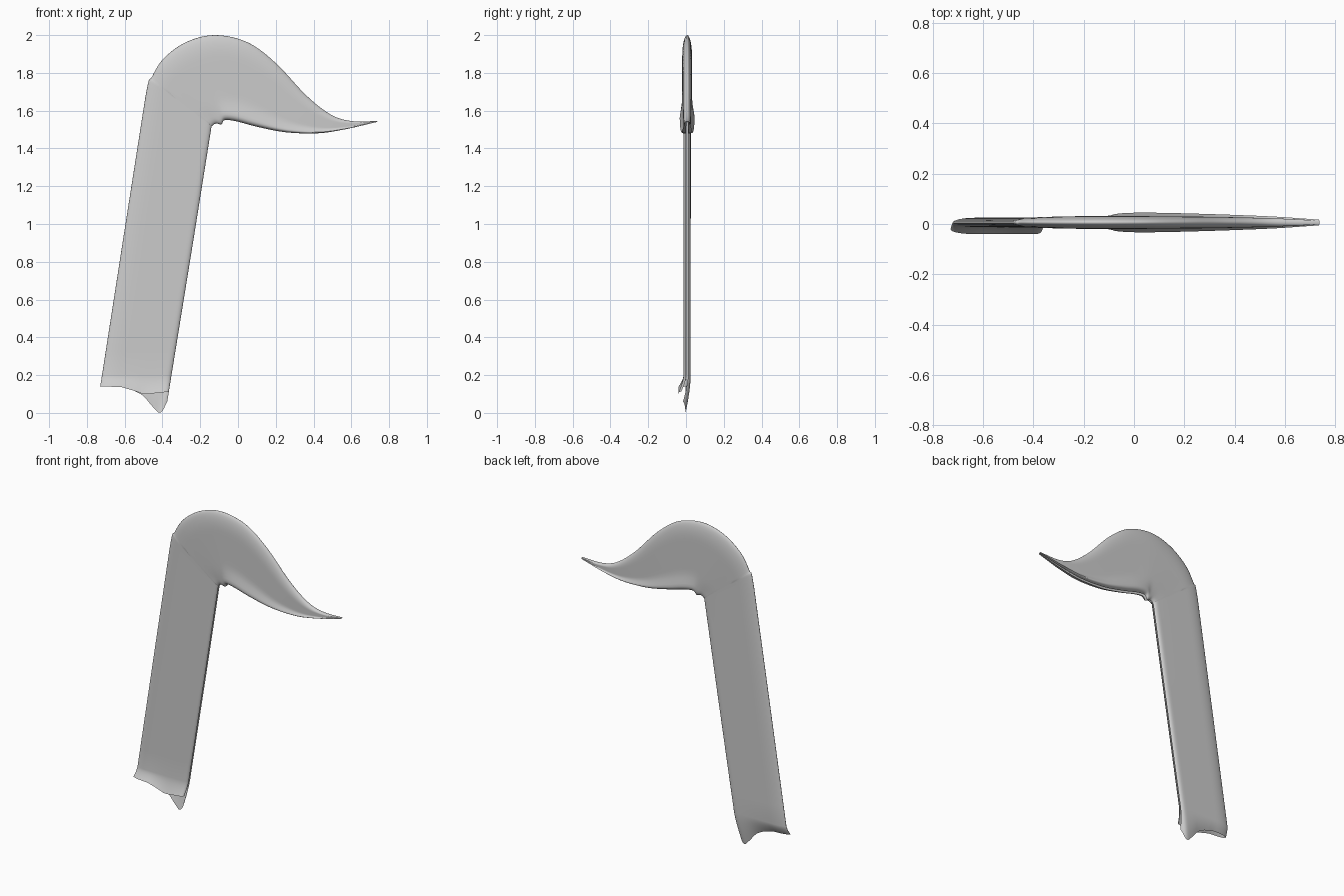
import bpy, bmesh, math
from mathutils import Vector

if "Cube" in bpy.data.objects:
    bpy.data.objects.remove(bpy.data.objects["Cube"])

mat = bpy.data.materials.new("plain grey")
mat.use_nodes = True
GREY = (0.6, 0.6, 0.6, 1)
mat.diffuse_color = GREY
mat.node_tree.nodes["Principled BSDF"].inputs["Base Color"].default_value = GREY

CENTRE_Y = 0.006

# Stations: outer x, z, inner x, z, half thickness, lip half thickness
STATIONS = [Vector(s) for s in (
    (-.72, .20, -.352, .20, .019, .019),
    (-.605, .94, -.232, .94, .019, .019),
    (-.49, 1.675, -.146, 1.48, .020, .019),
    (-.455, 1.78, -.137, 1.518, .021, .019),
    (-.39, 1.88, -.115, 1.532, .023, .020),
    (-.27, 1.965, -.088, 1.527, .025, .024),
    (-.12, 2.0, -.07, 1.55, .026, .035),
    (.05, 1.962, -.01, 1.544, .025, .041),
    (.20, 1.852, .10, 1.515, .024, .041),
    (.36, 1.682, .25, 1.486, .022, .037),
    (.49, 1.58, .42, 1.48, .019, .031),
    (.60, 1.545, .57, 1.502, .015, .024),
    (.738, 1.545, .735, 1.54, .008, .012),
)]

# End outlines of the shaft: position across the width, height
FRONT_END = [(0, .14), (.3, .137), (.5, .117), (.65, .098), (1, .112)]
BACK_END = [(0, .14), (.3, .137), (.5, .117), (.65, .09), (.78, .04),
            (.9, .0), (.95, .004), (1, .06)]

STEPS = 6
ACROSS = 24


def spline(p0, p1, p2, p3, t):
    m1, m2 = (p2 - p0) / 2, (p3 - p1) / 2
    return ((2 * t**3 - 3 * t**2 + 1) * p1 + (t**3 - 2 * t**2 + t) * m1
            + (3 * t**2 - 2 * t**3) * p2 + (t**3 - t**2) * m2)


def lookup(table, v):
    for (a, za), (b, zb) in zip(table, table[1:]):
        if v <= b:
            return za + (zb - za) * (v - a) / (b - a)
    return table[-1][1]


def half_thickness(v, half, lip):
    """Round outer edge, flat side, flared lip that curls under."""
    u = min(v / .25, 1)
    y = half * math.sqrt(1 - (1 - u)**2)
    f = max(0, (v - .72) / .28)
    y += (lip - half) * f * f * (3 - 2 * f)
    c = max(0, (v - .93) / .07)
    return y * (.25 + .75 * math.sqrt(max(0, 1 - c * c)))


# Columns run from the front inner edge round the outer edge to the back
fractions = [(1 - math.cos(math.pi * k / ACROSS)) / 2 for k in range(ACROSS + 1)]
columns = [(-1, v) for v in reversed(fractions)] + [(1, v) for v in fractions[1:]]


def point(st, side, v):
    ox, oz, ix, iz, half, lip = st
    return Vector((ox + (ix - ox) * v,
                   CENTRE_Y + side * half_thickness(v, half, lip),
                   oz + (iz - oz) * v))


rows = []
# Flared lower end, leaning to the front
for k in range(STEPS):
    drop = 1 - k / STEPS
    row = []
    for side, v in columns:
        p = point(STATIONS[0], side, v)
        end = lookup(FRONT_END if side < 0 else BACK_END, v)
        fall = (p.z - end) * drop
        p.z -= fall
        p.x -= fall * .16
        p.y -= .027 * drop**1.6
        row.append(p)
    rows.append(row)

# Shaft and swept head
last = len(STATIONS) - 1
for i in range(last):
    a, b = STATIONS[i], STATIONS[i + 1]
    before = STATIONS[i - 1] if i else 2 * a - b
    after = STATIONS[i + 2] if i + 2 <= last else 2 * b - a
    for k in range(STEPS):
        t = k / STEPS
        st = a.lerp(b, t) if i < 2 else spline(before, a, b, after, t)
        rows.append([point(st, *c) for c in columns])
rows.append([point(STATIONS[-1], *c) for c in columns])

bm = bmesh.new()
grid = [[bm.verts.new(p) for p in row] for row in rows]
for low, high in zip(grid, grid[1:]):
    for j in range(len(columns) - 1):
        bm.faces.new((low[j], high[j], high[j + 1], low[j + 1]))
# Close the pointed tip
bm.faces.new(list(reversed(grid[-1])))

mesh = bpy.data.meshes.new("curved_handle")
bm.to_mesh(mesh)
bm.free()
mesh.materials.append(mat)
handle = bpy.data.objects.new("curved_handle", mesh)
bpy.context.collection.objects.link(handle)

bpy.context.view_layer.objects.active = handle
handle.select_set(True)
bpy.ops.object.shade_smooth_by_angle(angle=math.radians(50))
